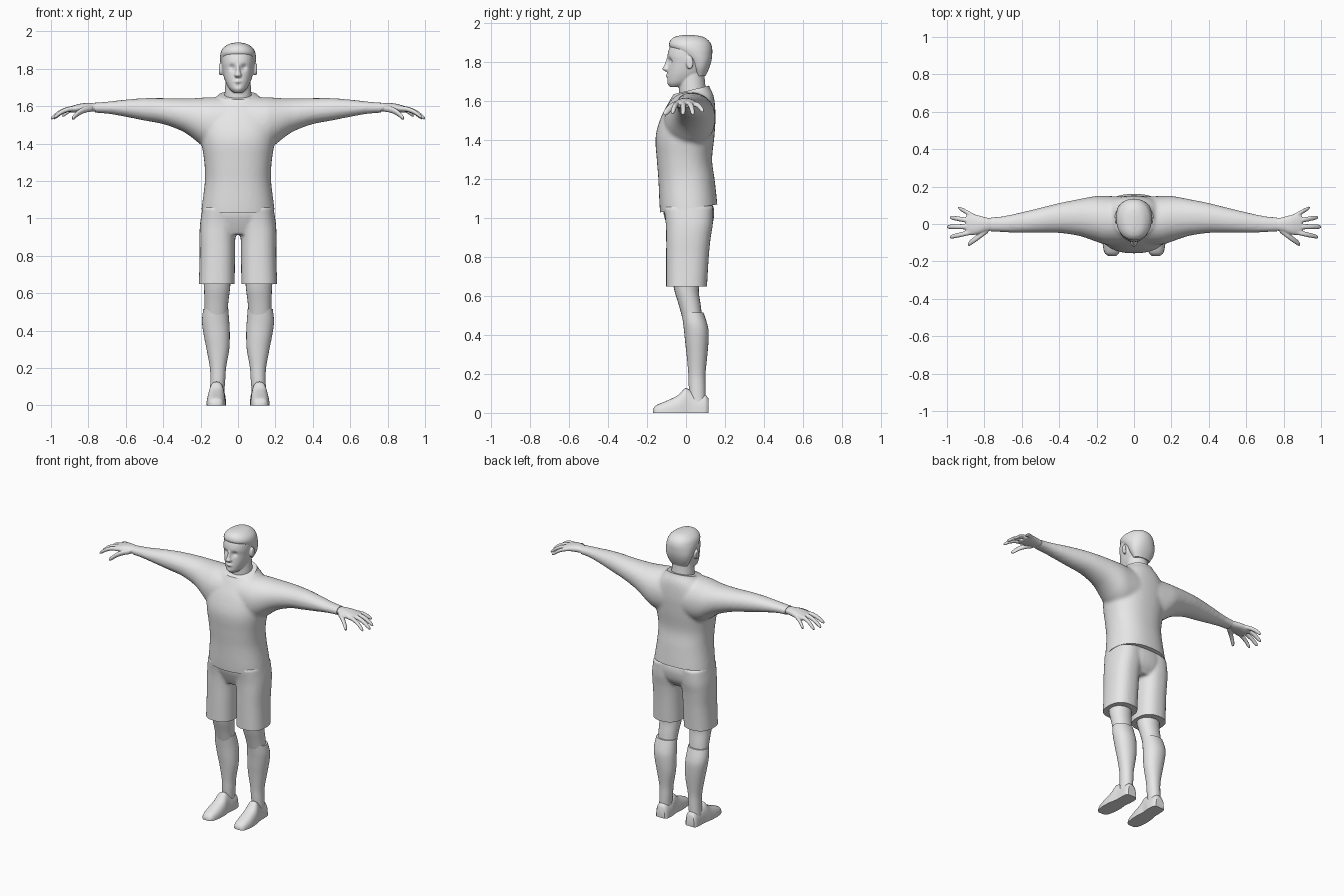
import bpy, bmesh, math
from mathutils import Vector

grey = bpy.data.materials.new("plain grey")
grey.diffuse_color = (0.8, 0.8, 0.8, 1)


def smooth_rows(rows, sub=4):
    """Resample rows with a cubic through every row."""
    def slope(i, k):
        a, b = rows[max(i - 1, 0)], rows[min(i + 1, len(rows) - 1)]
        return (b[k] - a[k]) / (b[0] - a[0])
    out = []
    for i in range(len(rows) - 1):
        p, q = rows[i], rows[i + 1]
        d = q[0] - p[0]
        for s in range(sub):
            t = s / sub
            row = [p[0] + d * t]
            for k in range(1, 5):
                row.append((2*t**3 - 3*t**2 + 1) * p[k] + (t**3 - 2*t**2 + t) * d * slope(i, k)
                           + (3*t**2 - 2*t**3) * q[k] + (t**3 - t**2) * d * slope(i + 1, k))
            out.append(row)
    return out + [list(rows[-1])]


def loft(bm, axis, rows, n=28, power=2.3, flips=(1,)):
    """Closed rounded tube; each row is (position, min a, max a, min b, max b)."""
    for flip in flips:
        rings = []
        for t, a0, a1, b0, b1 in smooth_rows(rows):
            ring = []
            for j in range(n):
                c, s = math.cos(math.tau * j / n), math.sin(math.tau * j / n)
                a = (a0 + a1) / 2 + (a1 - a0) / 2 * math.copysign(abs(c) ** (2 / power), c)
                b = (b0 + b1) / 2 + (b1 - b0) / 2 * math.copysign(abs(s) ** (2 / power), s)
                x, y, z = {"x": (t, a, b), "y": (a, t, b), "z": (a, b, t)}[axis]
                ring.append(bm.verts.new((x * flip, y, z)))
            rings.append(ring)
        for r, q in zip(rings, rings[1:]):
            for j in range(n):
                bm.faces.new((r[j], r[(j + 1) % n], q[(j + 1) % n], q[j]))
        bm.faces.new(rings[0][::-1])
        bm.faces.new(rings[-1])


def part(name, bm, voxel=0, cuts=(), dents=(), relax=4):
    """Make an object; optionally melt its lofts together, dent it and trim it by planes."""
    bmesh.ops.recalc_face_normals(bm, faces=bm.faces)
    mesh = bpy.data.meshes.new(name)
    bm.to_mesh(mesh)
    bm.free()
    ob = bpy.data.objects.new(name, mesh)
    bpy.context.collection.objects.link(ob)
    if voxel:
        m = ob.modifiers.new("melt", 'REMESH')
        m.mode, m.voxel_size = 'VOXEL', voxel
        m = ob.modifiers.new("relax", 'SMOOTH')
        m.factor, m.iterations = 0.5, relax
        deps = bpy.context.evaluated_depsgraph_get()
        melted = bpy.data.meshes.new_from_object(ob.evaluated_get(deps))
        ob.modifiers.clear()
        ob.data = melted
        mesh = melted
    bm = bmesh.new()
    bm.from_mesh(mesh)
    for centre, radius, depth in dents:
        for v in bm.verts:
            v.co.y += depth * math.exp(-((v.co - Vector(centre)).length / radius) ** 2)
    for point, normal in cuts:
        bmesh.ops.bisect_plane(bm, geom=bm.verts[:] + bm.edges[:] + bm.faces[:],
                               plane_co=point, plane_no=normal, clear_outer=True)
        bmesh.ops.holes_fill(bm, edges=[e for e in bm.edges if e.is_boundary], sides=0)
    bmesh.ops.recalc_face_normals(bm, faces=bm.faces)
    bm.to_mesh(mesh)
    bm.free()
    mesh.materials.clear()
    mesh.materials.append(grey)
    bpy.ops.object.select_all(action='DESELECT')
    ob.select_set(True)
    bpy.context.view_layer.objects.active = ob
    bpy.ops.object.shade_smooth_by_angle(angle=math.radians(45))
    return ob


BOTH = (1, -1)

# Shirt: torso and long sleeves in one, trimmed at the hem and collar
bm = bmesh.new()
loft(bm, "z", [(.96, -.2, .2, -.125, .168), (1.05, -.195, .195, -.135, .163),
               (1.2, -.177, .177, -.142, .147), (1.3, -.18, .18, -.15, .134),
               (1.42, -.197, .197, -.156, .146), (1.52, -.2, .2, -.128, .152),
               (1.6, -.16, .16, -.086, .147), (1.64, -.122, .122, -.062, .138),
               (1.67, -.097, .097, -.048, .122), (1.72, -.09, .09, -.04, .11)], 40)
loft(bm, "x", [(.0, -.11, .145, 1.37, 1.648), (.15, -.11, .15, 1.37, 1.648),
               (.2, -.095, .15, 1.395, 1.645), (.25, -.077, .142, 1.435, 1.642),
               (.3, -.062, .132, 1.467, 1.642), (.4, -.048, .112, 1.504, 1.643),
               (.5, -.047, .087, 1.523, 1.643), (.6, -.047, .063, 1.543, 1.635),
               (.7, -.044, .042, 1.56, 1.624), (.79, -.042, .035, 1.566, 1.617)], 32, 2.1, BOTH)
part("shirt", bm, .011, [((0, -.13, 1.03), (0, .138, -1)), ((0, -.05, 1.64), (0, -.24, 1)),
                         ((.765, 0, 0), (1, 0, 0)), ((-.765, 0, 0), (-1, 0, 0))])

# Shorts: pelvis and two wide legs, trimmed at the hems
bm = bmesh.new()
loft(bm, "z", [(.915, -.16, .16, -.075, .1), (.96, -.19, .19, -.095, .132),
               (1.02, -.193, .193, -.115, .145), (1.07, -.185, .185, -.115, .14)], 36)
loft(bm, "z", [(.61, .018, .211, -.102, .106), (.8, .016, .205, -.102, .117),
               (.9, .014, .206, -.102, .127), (.97, .006, .203, -.104, .138),
               (1.06, .004, .19, -.115, .14)], 32, 2.4, BOTH)
part("shorts", bm, .009, [((0, 0, .65), (0, 0, -1))], relax=3)

# Bare knees between shorts and socks
bm = bmesh.new()
loft(bm, "z", [(.74, .035, .19, -.08, .08), (.63, .042, .182, -.06, .066),
               (.55, .052, .179, -.036, .076), (.47, .058, .178, -.014, .085)], 24, 2.1, BOTH)
part("knees", bm)

# Long socks with the calf bulge
bm = bmesh.new()
loft(bm, "z", [(.05, .075, .15, .02, .1), (.14, .068, .148, .014, .1),
               (.2, .064, .15, .012, .1), (.3, .047, .168, .003, .11),
               (.36, .044, .18, -.004, .115), (.42, .045, .19, -.01, .116),
               (.46, .048, .192, -.015, .108), (.515, .052, .186, -.022, .09)], 28, 2.1, BOTH)
part("socks", bm)

# Shoes: rounded uppers cut flat at the sole
shoe = [(-.17, .095, .14, .02), (-.155, .08, .157, .038), (-.1, .068, .168, .062),
        (-.04, .066, .166, .092), (-.005, .07, .16, .126), (.02, .068, .156, .118),
        (.05, .064, .155, .096), (.1, .068, .152, .092), (.115, .08, .142, .075)]
bm = bmesh.new()
loft(bm, "y", [(y, a, b, -h, h) for y, a, b, h in shoe], 32, 2.6, BOTH)
part("shoes", bm, 0, [((0, 0, 0), (0, 0, -1))])

# Hands: palm, four spread drooping fingers and a thumb
bm = bmesh.new()
loft(bm, "x", [(.74, -.032, .026, 1.574, 1.611), (.79, -.04, .035, 1.571, 1.617),
               (.84, -.056, .048, 1.569, 1.614), (.88, -.06, .054, 1.565, 1.604),
               (.897, -.05, .045, 1.567, 1.598)], 24, 2.2, BOTH)
for x0, y0, x1, y1, z1, r in [(.85, .038, .94, .088, 1.548, .0125), (.87, .016, .985, .036, 1.535, .013),
                              (.87, -.014, 1.0, -.015, 1.535, .0135), (.87, -.044, .985, -.07, 1.54, .013),
                              (.78, -.03, .888, -.11, 1.535, .017)]:
    rows = []
    for t, drop, k in [(0, 0, 1), (.35, .12, 1.05), (.65, .42, 1), (.92, .88, .85), (1, 1, .45)]:
        x, y, z = x0 + (x1 - x0) * t, y0 + (y1 - y0) * t, 1.588 + (z1 - 1.588) * drop
        rows.append((x, y - r * k, y + r * k, z - r * k, z + r * k))
    loft(bm, "x", rows, 12, 2, BOTH)
part("hands", bm, .005, relax=2)

# Head: skull, neck, nose, lips and ears melted together, with eye sockets
bm = bmesh.new()
loft(bm, "z", [(1.56, -.078, .078, -.03, .112), (1.66, -.072, .072, -.036, .102),
               (1.72, -.068, .068, -.035, .096), (1.8, -.065, .065, -.03, .095)], 28, 2)
loft(bm, "z", [(1.673, -.024, .024, -.082, -.02), (1.69, -.044, .044, -.095, .03),
               (1.715, -.06, .06, -.097, .07), (1.75, -.074, .074, -.095, .1),
               (1.8, -.085, .085, -.091, .122), (1.835, -.088, .088, -.095, .128),
               (1.88, -.084, .084, -.083, .122), (1.91, -.065, .065, -.06, .1),
               (1.925, -.03, .03, -.02, .06)], 36, 2.15)
loft(bm, "z", [(1.753, -.014, .014, -.106, -.07), (1.765, -.02, .02, -.122, -.07),
               (1.785, -.013, .013, -.112, -.07), (1.825, -.009, .009, -.098, -.07)], 16, 2)
loft(bm, "x", [(-.028, -.092, -.08, 1.728, 1.734), (0, -.105, -.08, 1.72, 1.743),
               (.028, -.092, -.08, 1.728, 1.734)], 16, 2)
loft(bm, "x", [(.07, .005, .03, 1.775, 1.815), (.09, 0, .036, 1.766, 1.828),
               (.102, .006, .038, 1.768, 1.828)], 16, 2, BOTH)
part("head", bm, .0045, dents=[((s * .034, -.088, 1.807), .016, .012) for s in BOTH]
     + [((0, -.1, 1.71), .012, .005)], relax=3)

# Short hair cap
bm = bmesh.new()
loft(bm, "z", [(1.73, -.058, .058, .045, .1), (1.77, -.08, .08, .025, .119),
               (1.81, -.091, .091, .0, .131), (1.85, -.096, .096, -.05, .135),
               (1.88, -.094, .094, -.084, .133), (1.905, -.084, .084, -.084, .122),
               (1.925, -.062, .062, -.068, .1), (1.935, -.04, .04, -.045, .075),
               (1.94, -.012, .012, -.015, .04)], 36, 2.15)
part("hair", bm)
